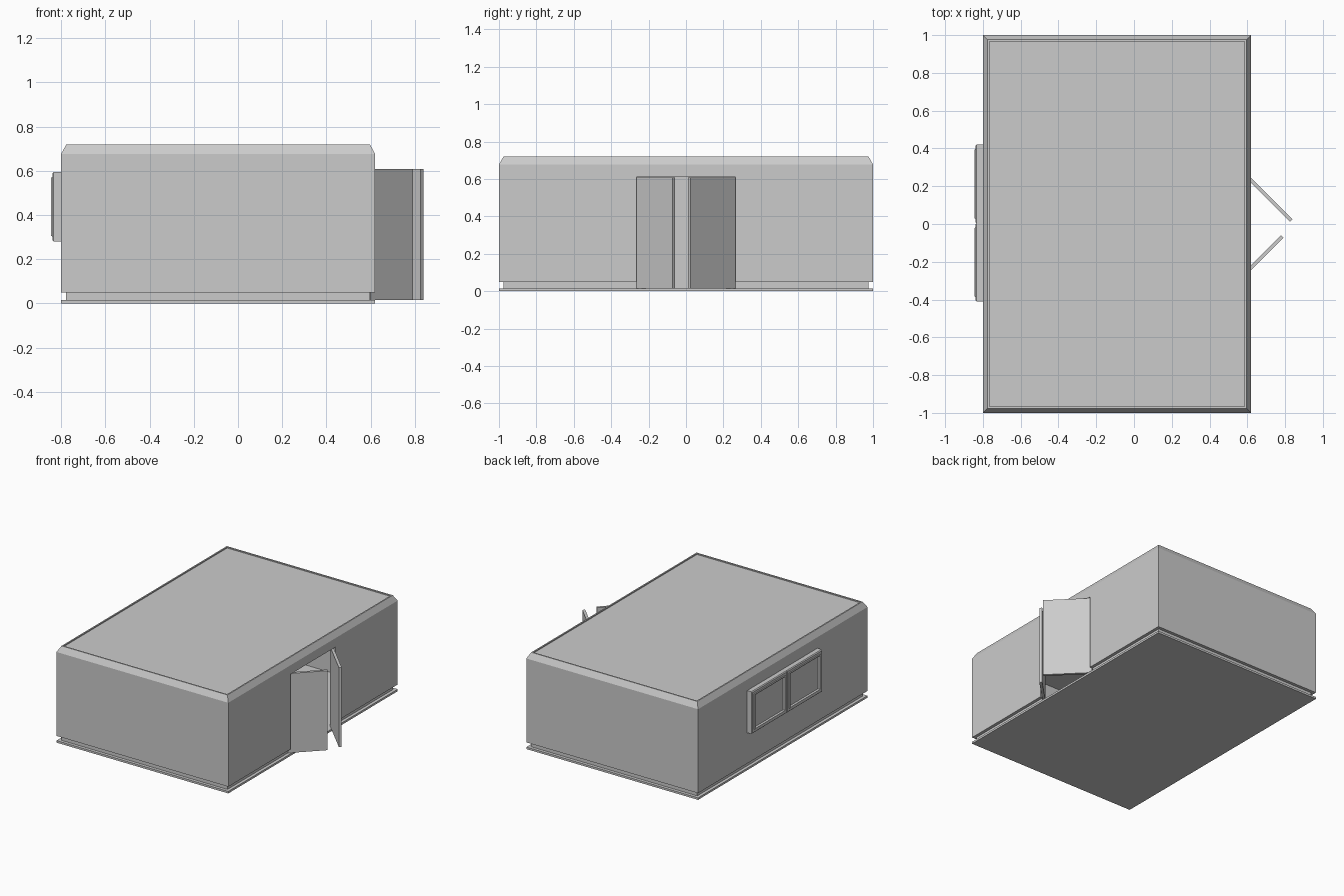
import bpy, bmesh, math
from mathutils import Vector

if "Cube" in bpy.data.objects:
    bpy.data.objects.remove(bpy.data.objects["Cube"])


def add_object(name, bm):
    bmesh.ops.recalc_face_normals(bm, faces=bm.faces)
    mesh = bpy.data.meshes.new(name)
    bm.to_mesh(mesh)
    bm.free()
    ob = bpy.data.objects.new(name, mesh)
    bpy.context.collection.objects.link(ob)
    return ob


def rect_loft(name, a0, a1, b0, b1, steps, place):
    """Closed stack of rectangles; each step is (inset, height)."""
    bm = bmesh.new()
    rings = []
    for i, h in steps:
        pts = [(a0 + i, b0 + i), (a1 - i, b0 + i), (a1 - i, b1 - i), (a0 + i, b1 - i)]
        rings.append([bm.verts.new(place(a, b, h)) for a, b in pts])
    for r, s in zip(rings, rings[1:]):
        for k in range(4):
            bm.faces.new((r[k], r[(k + 1) % 4], s[(k + 1) % 4], s[k]))
    bm.faces.new(rings[0])
    bm.faces.new(rings[-1])
    return add_object(name, bm)


def upright(a, b, h):
    return (a, b, h)


def on_back_wall(a, b, h):
    return (h, a, b)


def box(name, x0, x1, y0, y1, z0, z1):
    return rect_loft(name, x0, x1, y0, y1, [(0, z0), (0, z1)], upright)


def cut(target, cutter):
    m = target.modifiers.new(cutter.name, 'BOOLEAN')
    m.operation = 'DIFFERENCE'
    m.solver = 'EXACT'
    m.object = cutter
    cutter.hide_render = True
    cutter.hide_set(True)


# Building shell: base slab, recessed plinth, walls, chamfer, roof rim, sunk roof
shell = rect_loft("building_shell", -0.80, 0.62, -1, 1,
                  [(0, 0), (0, 0.015), (0.023, 0.015), (0.023, 0.05), (0, 0.05),
                   (0, 0.677), (0.024, 0.72), (0.034, 0.72), (0.034, 0.712)], upright)

# Hollow room and doorway
cut(shell, box("room_cutter", -0.76, 0.58, -0.96, 0.96, 0.0151, 0.69))
cut(shell, box("doorway_cutter", 0.5, 0.7, -0.265, 0.265, 0.0152, 0.61))

# Two doors standing open at 45 degrees
for name, side, length in (("door_right", 1, 0.339), ("door_left", -1, 0.272)):
    door = box(name, 0, length, -0.01, 0.01, 0.0155, 0.609)
    door.location = Vector((0.593, side * 0.258, 0))
    door.rotation_euler.z = -side * math.pi / 4

# Pair of framed windows on the back wall
for name, y0, y1 in (("window_left", -0.41, 0.005), ("window_right", 0.005, 0.42)):
    rect_loft(name, y0, y1, 0.28, 0.595,
              [(0, -0.755), (0, -0.834), (0.006, -0.84), (0.024, -0.84), (0.026, -0.845),
               (0.032, -0.845), (0.034, -0.83)], on_back_wall)
